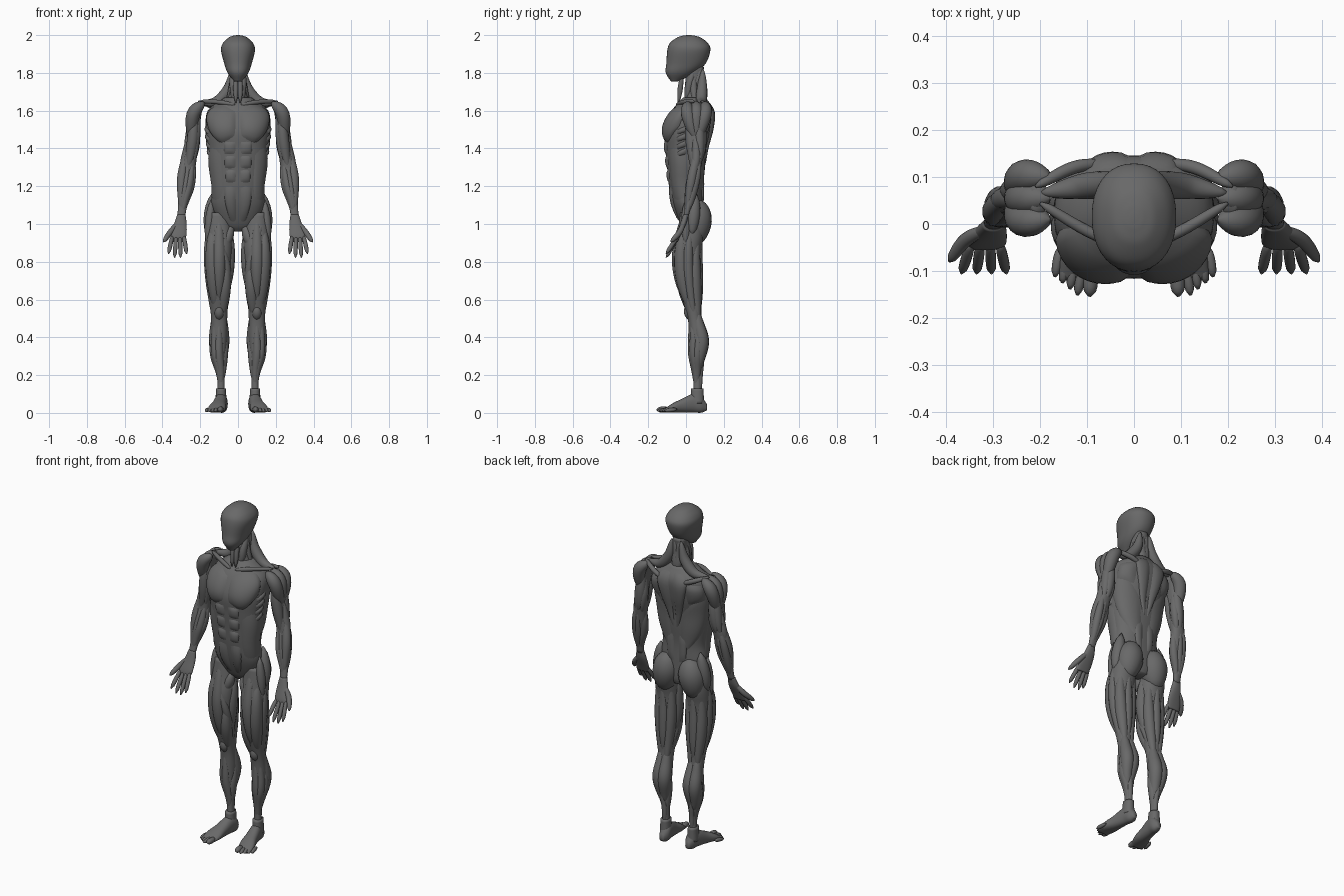
import bpy
import bmesh
from math import sin, cos, pi, radians, copysign
from mathutils import Vector

cube = bpy.data.objects.get("Cube")
if cube:
    bpy.data.objects.remove(cube, do_unlink=True)

grey = bpy.data.materials.new("dark grey clay")
grey.use_nodes = True
grey.diffuse_color = (.14, .14, .14, 1)
grey.node_tree.nodes["Principled BSDF"].inputs["Base Color"].default_value = grey.diffuse_color

# Directions around the left half of the figure, in degrees
FRONT, OUTER, BACK, INNER = 0, 90, 180, -90
FRONT_OUTER, BACK_OUTER, FRONT_INNER, BACK_INNER = 45, 135, -45, -135


def spline(points, steps=6):
    """Smooth curve through points of any dimension."""
    knots = [Vector(point) for point in points]
    knots = [2 * knots[0] - knots[1]] + knots + [2 * knots[-1] - knots[-2]]
    curve = []
    for a, b, c, d in zip(knots, knots[1:], knots[2:], knots[3:]):
        for i in range(steps):
            t = i / steps
            curve.append(b + (c - a) * (t / 2) + (2 * a - 5 * b + 4 * c - d) * (t * t / 2)
                         + (3 * b - a - 3 * c + d) * (t ** 3 / 2))
    return curve + [knots[-2]]


def skin(name, rows, closed=True, mirror=True):
    """Join rows of points into a smooth surface, capped when closed."""
    bm = bmesh.new()
    rows = [[bm.verts.new(point) for point in row] for row in rows]
    count = len(rows[0])
    for low, high in zip(rows, rows[1:]):
        for i in range(count if closed else count - 1):
            j = (i + 1) % count
            bm.faces.new((low[i], low[j], high[j], high[i]))
    if closed:
        bm.faces.new(rows[0])
        bm.faces.new(rows[-1])
        bmesh.ops.recalc_face_normals(bm, faces=bm.faces)
    for face in bm.faces:
        face.smooth = True
    mesh = bpy.data.meshes.new(name)
    bm.to_mesh(mesh)
    bm.free()
    mesh.materials.append(grey)
    obj = bpy.data.objects.new(name, mesh)
    bpy.context.collection.objects.link(obj)
    if mirror:
        obj.modifiers.new("mirror", 'MIRROR')


def oval(z, wide, deep, x=0, y=0):
    """One cross-section of a body."""
    return x, y, z, wide, deep


def surface(rings, angle, height, lift=0):
    """Point on a body in a given direction and at a given height."""
    low, high = next((pair for pair in zip(rings, rings[1:]) if height <= pair[1].z), rings[-2:])
    x, y, z, wide, deep = low.lerp(high, (height - low.z) / (high.z - low.z))
    s, c = sin(radians(angle)), cos(radians(angle))
    offset = Vector((copysign(abs(s) ** .9, s) * wide, -copysign(abs(c) ** .9, c) * deep, 0))
    return Vector((x, y, z)) + offset + offset.normalized() * lift


def body(name, *ovals, mirror=True, lying=False):
    """Stack of ovals, lowest first; a lying one swaps y and z."""
    rings = spline(ovals)
    rows = [[surface(rings, angle, ring.z) for angle in range(0, 360, 10)] for ring in rings]
    if lying:
        rows = [[point.xzy for point in row] for row in rows]
    skin(name, rows, mirror=mirror)
    return rings


def strand(name, *path, width, blunt=.6, sides=14):
    """Round spindle along a path; a lower blunt value gives fuller ends."""
    centres = spline(path)
    last = len(centres) - 1
    rows = []
    for i, centre in enumerate(centres):
        along = (centres[min(i + 1, last)] - centres[max(i - 1, 0)]).normalized()
        out = along.cross(Vector((0, 1, -1))).normalized()
        side = along.cross(out)
        radius = max(.003, width * max(0, sin(pi * i / last)) ** blunt)
        turns = [2 * pi * k / sides for k in range(sides)]
        rows.append([centre + (side * cos(turn) + out * sin(turn)) * radius for turn in turns])
    skin(name, rows)


def muscle(name, host, top, bottom, facing, width, toward=None, blunt=.6):
    """Strand lying half sunk in a host body, turning from one direction toward another."""
    turn = 0 if toward is None else toward - facing
    steps = (0, .25, .5, .75, 1)
    path = [surface(host, facing + turn * t, top + (bottom - top) * t, -width * .55) for t in steps]
    strand(name, *path, width=width, blunt=blunt)


def sheet(name, *rows, puff):
    """Broad muscle over the trunk, from rows of (direction, height)."""
    columns = [spline(column) for column in zip(*[spline(row) for row in rows])]
    wide, tall = len(columns[0]) - 1, len(columns) - 1
    points = []
    for u in range(wide + 1):
        swell = [max(0, sin(pi * u / wide) * sin(pi * v / tall)) ** .5 for v in range(tall + 1)]
        points.append([surface(trunk, *columns[v][u], puff * swell[v] - .004) for v in range(tall + 1)])
    skin(name, points, closed=False)


# Trunk
trunk = body(
    "trunk core",
    oval(z=.96, wide=.05, deep=.04, y=.04),
    oval(z=1, wide=.1, deep=.06, y=.03),
    oval(z=1.1, wide=.14, deep=.08, y=.01),
    oval(z=1.2, wide=.135, deep=.09),
    oval(z=1.3, wide=.15, deep=.1),
    oval(z=1.4, wide=.16, deep=.11),
    oval(z=1.5, wide=.17, deep=.125, y=.01),
    oval(z=1.6, wide=.16, deep=.11, y=.035),
    oval(z=1.67, wide=.07, deep=.06, y=.045), mirror=False)
sheet("pectoral", ((2, 1.6), (2, 1.53), (3, 1.46)), ((30, 1.63), (32, 1.53), (34, 1.43)),
      ((66, 1.63), (72, 1.58), (72, 1.52)), puff=.03)
for i in range(3):
    top = 1.44 - .075 * i
    bottom = top - .075
    sheet("abdominal block", ((2, top), (2, bottom)), ((27, top), (27, bottom)), puff=.014)
sheet("lower abdominal", ((2, 1.21), (2, 1)), ((35, 1.21), (20, 1)), puff=.016)
sheet("oblique", ((28, 1.4), (34, 1.1)), ((62, 1.42), (62, 1.1)), ((100, 1.36), (100, 1.13)), puff=.014)
for i in range(4):
    z = 1.5 - .04 * i
    sheet("serratus finger", ((64, z), (64, z - .03)), ((94, z + .03), (94, z - .01)), puff=.013)
sheet("latissimus", ((90, 1.54), (92, 1.42), (112, 1.27)), ((122, 1.53), (125, 1.38), (140, 1.2)),
      ((172, 1.4), (174, 1.25), (174, 1.12)), puff=.016)
sheet("lower back muscle", ((150, 1.26), (158, 1.1)), ((176, 1.28), (176, 1.08)), puff=.014)
sheet("shoulder blade muscle", ((106, 1.59), (100, 1.48)), ((155, 1.6), (152, 1.46)), puff=.022)
sheet("middle trapezius", ((138, 1.64), (150, 1.55), (172, 1.32)),
      ((179, 1.66), (179, 1.5), (179, 1.28)), puff=.018)

# Head: chin and jaw, then a dome
body("head", oval(z=1.755, wide=.02, deep=.02, y=-.06),
     oval(z=1.8, wide=.055, deep=.077, y=-.03),
     oval(z=1.85, wide=.073, deep=.104),
     *[oval(z=1.92 + .08 * sin(a), wide=.09 * cos(a), deep=.114 * cos(a), y=.015)
       for a in (0, .5, 1, 1.3, 1.5)], mirror=False)

# Neck and shoulder girdle
neck = body("neck core", oval(z=1.6, wide=.08, deep=.06, y=.05),
            oval(z=1.68, wide=.05, deep=.05, y=.045),
            oval(z=1.74, wide=.04, deep=.045, y=.04),
            oval(z=1.83, wide=.04, deep=.045, y=.05), mirror=False)
muscle("side neck muscle", neck, top=1.83, bottom=1.62, facing=OUTER, toward=FRONT, width=.022)
muscle("scalene muscle", neck, top=1.8, bottom=1.62, facing=OUTER, width=.02)
muscle("nape muscle", neck, top=1.85, bottom=1.62, facing=BACK_OUTER, toward=BACK, width=.03)
strand("throat muscle", (.012, -.02, 1.8), (.012, -.04, 1.64), width=.014)
strand("upper trapezius", (.03, .09, 1.82), (.05, .085, 1.72), (.11, .08, 1.65), (.2, .065, 1.64), width=.03)
strand("collar bone", (.015, -.05, 1.63), (.1, -.015, 1.645), (.2, .045, 1.65), width=.012, blunt=.2)
strand("shoulder blade ridge", (.06, .13, 1.59), (.13, .12, 1.62), (.21, .08, 1.65), width=.014, blunt=.3)

# Arms
arm = body(
    "arm core",
    oval(z=1.04, wide=.02, deep=.013, x=.3),
    oval(z=1.13, wide=.027, deep=.02, x=.29, y=.02),
    oval(z=1.22, wide=.04, deep=.028, x=.275, y=.035),
    oval(z=1.3, wide=.04, deep=.03, x=.265, y=.05),
    oval(z=1.4, wide=.033, deep=.04, x=.245, y=.055),
    oval(z=1.5, wide=.03, deep=.045, x=.235, y=.05),
    oval(z=1.6, wide=.03, deep=.045, x=.22, y=.055),
    oval(z=1.64, wide=.02, deep=.03, x=.2, y=.055))
for name, y in (("front", .01), ("middle", .055), ("rear", .1)):
    strand(name + " deltoid", (.18, y, 1.645), (.237, y, 1.58), (.25, .055, 1.43), width=.036, blunt=.5)
muscle("long biceps", arm, top=1.6, bottom=1.28, facing=FRONT, width=.03)
muscle("short biceps", arm, top=1.6, bottom=1.3, facing=FRONT_INNER, width=.024)
muscle("brachialis", arm, top=1.5, bottom=1.26, facing=OUTER, width=.025)
muscle("long triceps", arm, top=1.6, bottom=1.3, facing=BACK, width=.03)
muscle("outer triceps", arm, top=1.6, bottom=1.3, facing=BACK_OUTER, width=.028)
muscle("inner triceps", arm, top=1.55, bottom=1.3, facing=BACK_INNER, width=.025)
muscle("outer forearm muscle", arm, top=1.42, bottom=1.06, facing=OUTER, toward=FRONT_OUTER, width=.026)
muscle("forearm flexor", arm, top=1.33, bottom=1.05, facing=FRONT_INNER, width=.024)
muscle("palm flexor", arm, top=1.32, bottom=1.05, facing=FRONT, width=.02)
muscle("inner forearm muscle", arm, top=1.34, bottom=1.05, facing=INNER, width=.024)
muscle("long extensor", arm, top=1.36, bottom=1.05, facing=BACK_OUTER, width=.024)
muscle("short extensor", arm, top=1.34, bottom=1.05, facing=BACK, width=.02)

# Hands, palms forward
body("palm", oval(z=.905, wide=.034, deep=.006, x=.32, y=-.05),
     oval(z=.94, wide=.042, deep=.013, x=.315, y=-.04),
     oval(z=1, wide=.033, deep=.017, x=.305, y=-.015),
     oval(z=1.05, wide=.022, deep=.015, x=.3))
for i, name in enumerate(("index", "middle", "ring", "little")):
    spread = i - 1.5
    strand(name + " finger", (.317 - .02 * spread, -.04, .94),
           (.32 - .032 * spread, -.105, .82 + .01 * spread ** 2), width=.0115, blunt=.2)
strand("thumb", (.315, -.01, 1.01), (.36, -.035, .955), (.394, -.08, .905), width=.015, blunt=.3)

# Legs
leg = body(
    "leg core",
    oval(z=.1, wide=.02, deep=.02, x=.09, y=.06),
    oval(z=.2, wide=.02, deep=.022, x=.09, y=.06),
    oval(z=.3, wide=.035, deep=.037, x=.1, y=.06),
    oval(z=.4, wide=.044, deep=.047, x=.1, y=.065),
    oval(z=.5, wide=.043, deep=.036, x=.1, y=.045),
    oval(z=.6, wide=.05, deep=.05, x=.1, y=.03),
    oval(z=.7, wide=.06, deep=.062, x=.1, y=.015),
    oval(z=.85, wide=.07, deep=.07, x=.1, y=.01),
    oval(z=.95, wide=.07, deep=.07, x=.1, y=.025),
    oval(z=1.06, wide=.06, deep=.06, x=.1, y=.03))
strand("gluteus maximus", (.07, .07, 1.13), (.085, .06, 1.02), (.1, .055, .89), width=.077, blunt=.5)
strand("gluteus medius", (.13, .05, 1.17), (.16, .03, .93), width=.036)
strand("hip flexor", (.14, 0, 1.13), (.16, 0, .88), width=.026)
strand("groin muscle", (.03, 0, 1), (.08, -.02, .86), width=.03)
muscle("front thigh", leg, top=1.06, bottom=.56, facing=FRONT, width=.036)
muscle("outer thigh", leg, top=1, bottom=.53, facing=FRONT_OUTER, width=.04)
muscle("inner thigh teardrop", leg, top=.82, bottom=.5, facing=FRONT_INNER, width=.034)
muscle("sartorius", leg, top=1.06, bottom=.48, facing=FRONT_OUTER, toward=BACK_INNER, width=.022)
muscle("adductor", leg, top=1, bottom=.6, facing=INNER, width=.036)
muscle("gracilis", leg, top=.97, bottom=.45, facing=BACK_INNER, width=.032)
muscle("outer thigh band", leg, top=1.02, bottom=.48, facing=OUTER, width=.03)
muscle("outer hamstring", leg, top=.95, bottom=.47, facing=BACK_OUTER, width=.034)
muscle("middle hamstring", leg, top=.95, bottom=.5, facing=BACK, width=.03)
muscle("kneecap", leg, top=.57, bottom=.49, facing=FRONT, width=.026, blunt=.5)
muscle("outer calf", leg, top=.56, bottom=.2, facing=BACK_OUTER, width=.036)
muscle("inner calf", leg, top=.56, bottom=.2, facing=BACK_INNER, width=.038)
muscle("outer soleus", leg, top=.46, bottom=.15, facing=OUTER, width=.026)
muscle("inner soleus", leg, top=.45, bottom=.15, facing=INNER, width=.026)
muscle("shin muscle", leg, top=.5, bottom=.12, facing=FRONT, width=.024)
muscle("outer shin muscle", leg, top=.5, bottom=.12, facing=FRONT_OUTER, width=.024)
muscle("heel tendon", leg, top=.3, bottom=.1, facing=BACK, width=.016, blunt=.3)

# Feet
body("foot", oval(z=-.12, wide=.04, deep=.008, x=.12, y=.01),
     oval(z=-.07, wide=.046, deep=.025, x=.11, y=.026),
     oval(z=-.02, wide=.038, deep=.037, x=.1, y=.038),
     oval(z=.04, wide=.033, deep=.05, x=.09, y=.052),
     oval(z=.08, wide=.03, deep=.044, x=.085, y=.045),
     oval(z=.11, wide=.013, deep=.017, x=.085, y=.03), lying=True)
body("ankle", oval(z=.05, wide=.03, deep=.035, x=.09, y=.06),
     oval(z=.13, wide=.026, deep=.033, x=.09, y=.06))
strand("big toe", (.09, -.09, .02), (.095, -.155, .016), width=.016, blunt=.3)
for i, name in enumerate(("second", "third", "fourth", "little")):
    x, y = .121 + .016 * i, -.152 + .013 * i
    strand(name + " toe", (x - .012, y + .065, .02), (x, y, .011), width=.011, blunt=.3)
